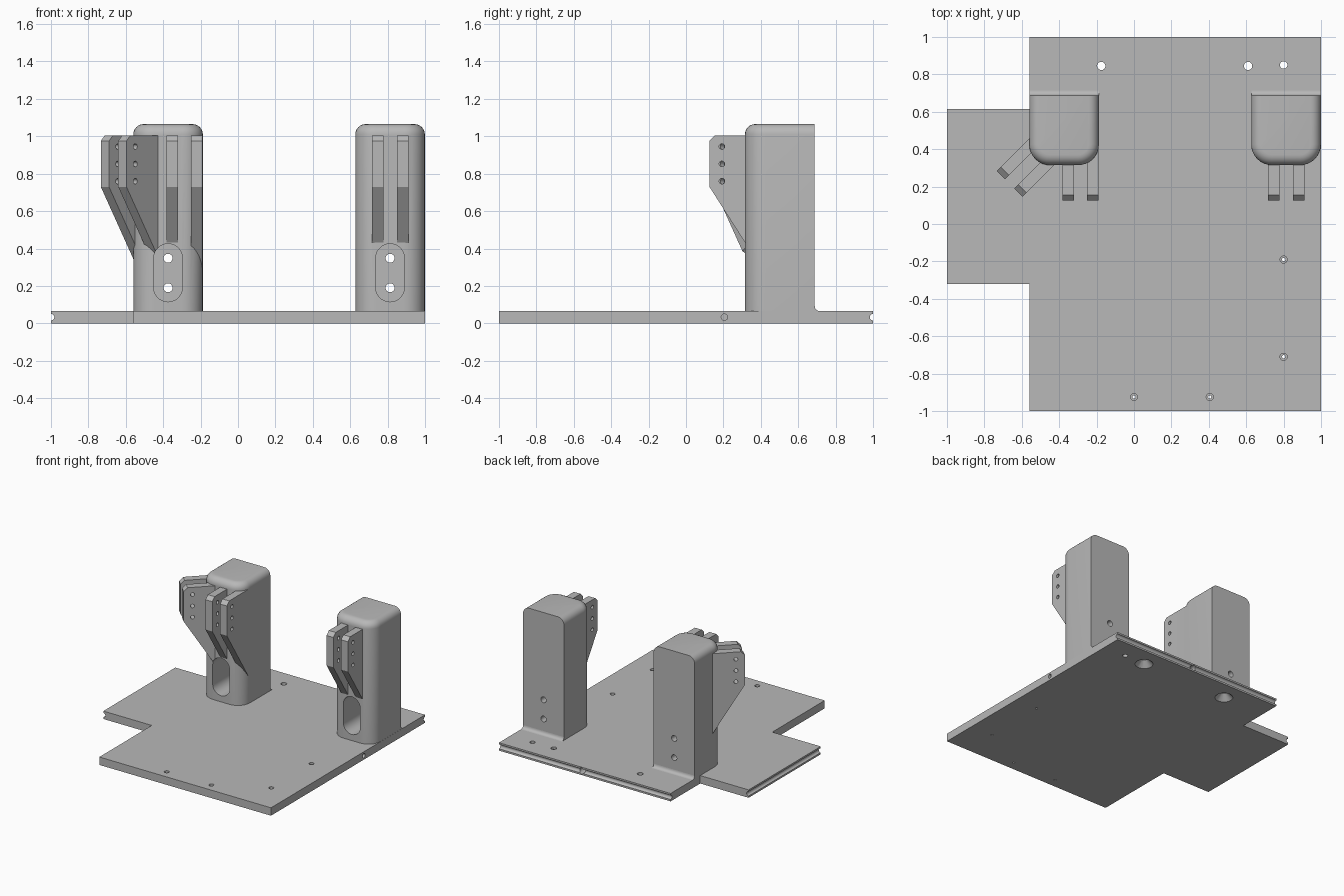
import bpy, bmesh, math
from mathutils import Matrix, Vector

cube = bpy.data.objects.get("Cube")
if cube:
    bpy.data.objects.remove(cube)

grey = bpy.data.materials.new("plain grey")
grey.use_nodes = True
grey.diffuse_color = (0.48, 0.48, 0.48, 1)
grey.node_tree.nodes["Principled BSDF"].inputs["Base Color"].default_value = grey.diffuse_color

# Frames that extrude a 2D profile along each world axis
ALONG = {"x": Matrix(((0, 0, 1, 0), (1, 0, 0, 0), (0, 1, 0, 0), (0, 0, 0, 1))),
         "y": Matrix(((1, 0, 0, 0), (0, 0, 1, 0), (0, 1, 0, 0), (0, 0, 0, 1))),
         "z": Matrix.Identity(4)}


def finish(name, bm):
    bmesh.ops.recalc_face_normals(bm, faces=bm.faces)
    mesh = bpy.data.meshes.new(name)
    bm.to_mesh(mesh)
    bm.free()
    mesh.materials.append(grey)
    obj = bpy.data.objects.new(name, mesh)
    bpy.context.collection.objects.link(obj)
    return obj


def prism(name, points, start, end, axis, place=Matrix.Identity(4)):
    bm = bmesh.new()
    face = bm.faces.new([bm.verts.new((u, v, start)) for u, v in points])
    new = bmesh.ops.extrude_face_region(bm, geom=[face])["geom"]
    bmesh.ops.translate(bm, vec=(0, 0, end - start),
                        verts=[v for v in new if isinstance(v, bmesh.types.BMVert)])
    bmesh.ops.transform(bm, matrix=place @ ALONG[axis], verts=bm.verts)
    return finish(name, bm)


def arc(cx, cy, r, a, b, n):
    return [(cx + r * math.cos(math.radians(a + (b - a) * i / n)),
             cy + r * math.sin(math.radians(a + (b - a) * i / n))) for i in range(n + 1)]


def rod(u, v, r, start, end, axis, place=Matrix.Identity(4)):
    return prism("cutter", arc(u, v, r, 0, 345, 23), start, end, axis, place)


def cone(x, y, r1, r2, z1, z2):
    bm = bmesh.new()
    bmesh.ops.create_cone(bm, cap_ends=True, segments=24, radius1=r1, radius2=r2, depth=z2 - z1,
                          matrix=Matrix.Translation((x, y, (z1 + z2) / 2)))
    return finish("cutter", bm)


def combine(obj, other, operation):
    mod = obj.modifiers.new("combine", "BOOLEAN")
    mod.operation, mod.solver, mod.object = operation, "EXACT", other
    bpy.context.view_layer.objects.active = obj
    bpy.ops.object.modifier_apply(modifier=mod.name)
    bpy.data.objects.remove(other)


def smooth(obj):
    bpy.ops.object.select_all(action="DESELECT")
    obj.select_set(True)
    bpy.context.view_layer.objects.active = obj
    bpy.ops.object.shade_smooth_by_angle(angle=math.radians(30))


# Base plate with side wing
THICK, MID = 0.065, 0.033
plate = prism("base_plate", [(-0.56, -1), (1, -1), (1, 1), (-0.56, 1), (-0.56, 0.615),
                             (-1, 0.615), (-1, -0.32), (-0.56, -0.32)], 0, THICK, "z")
cutters = [rod(1, MID, 0.018, -0.7, 1.1, "x"),       # groove in the back edge
           rod(-1, MID, 0.018, -0.4, 0.7, "y"),      # groove in the wing edge
           rod(0.205, MID, 0.017, 0.9, 1.1, "x"),    # dowel hole in the side
           rod(0.25, MID, 0.024, 0.93, 1.1, "y")]    # dowel hole in the back
for x in (-0.175, 0.61):
    cutters += [rod(x, 0.845, 0.022, -0.1, 0.1, "z"), cone(x, 0.845, 0.072, 0.02, -0.004, 0.048)]
cutters.append(rod(0.8, 0.85, 0.02, -0.1, 0.1, "z"))
for x, y in ((0.8, -0.19), (0.8, -0.71), (0, -0.925), (0.405, -0.925)):
    cutters += [rod(x, y, 0.009, -0.1, 0.1, "z"), rod(x, y, 0.019, 0.03, 0.1, "z")]
for c in cutters:
    combine(plate, c, "DIFFERENCE")
smooth(plate)


# Drilled bracket fin, tip at the local origin and pointing to -y
FIN = [(0, 0.73), (0, 0.975), (0.03, 1.005), (0.32, 1.005), (0.32, 0.228)]


def fin(place, offset):
    obj = prism("fin", FIN, offset - 0.031, offset + 0.031, "x", place)
    for z in (0.76, 0.852, 0.945):
        combine(obj, rod(0.067, z, 0.015, offset - 0.1, offset + 0.1, "x", place), "DIFFERENCE")
    return obj


# Post with rounded front, foot fillet, fins, access slot and screw holes
FRONT, BACK, TOP, HALF = 0.315, 0.688, 1.065, 0.186


def post(name, cx, fin_places):
    bm = bmesh.new()
    bmesh.ops.create_cube(bm, size=1, matrix=Matrix.Translation(
        (cx, (FRONT + BACK) / 2, (THICK + TOP) / 2)) @ Matrix.Diagonal(
        (2 * HALF, BACK - FRONT, TOP - THICK, 1)))

    def both(e, test):
        return all(test(v.co) for v in e.verts)
    corners = [e for e in bm.edges if both(e, lambda c: c.y < FRONT + 0.01)
               and abs(e.verts[0].co.z - e.verts[1].co.z) > 0.5]
    bmesh.ops.bevel(bm, geom=corners, offset=0.11, segments=8, profile=0.5, affect="EDGES")
    rim = [e for e in bm.edges if both(e, lambda c: c.z > TOP - 0.01)
           and not both(e, lambda c: c.y > BACK - 0.01)]
    bmesh.ops.bevel(bm, geom=rim, offset=0.055, segments=6, profile=0.5, affect="EDGES")
    obj = finish(name, bm)
    for place in fin_places:
        for offset in (-0.066, 0.066):
            combine(obj, fin(place, offset), "UNION")
    slot = (arc(cx, 0.348, 0.077, 0, 180, 14) + arc(cx, 0.192, 0.077, 180, 360, 14))
    combine(obj, prism("cutter", slot, 0.2, 0.62, "y"), "DIFFERENCE")
    for z in (0.19, 0.348):
        combine(obj, rod(cx, z, 0.024, 0.5, 0.8, "y"), "DIFFERENCE")
    smooth(obj)
    foot = [(BACK, THICK)] + arc(BACK + 0.027, THICK + 0.027, 0.027, 270, 180, 6)
    smooth(prism(name + "_foot_fillet", foot, cx - HALF, cx + HALF, "x"))


def straight(x):
    return Matrix.Translation((x, 0.125, 0))


angled = Matrix.Translation((-0.665, 0.215, 0)) @ Matrix.Rotation(math.radians(-45), 4, "Z")
post("right_post", -0.374, [straight(-0.286), angled])
post("left_post", 0.813, [straight(0.814)])
